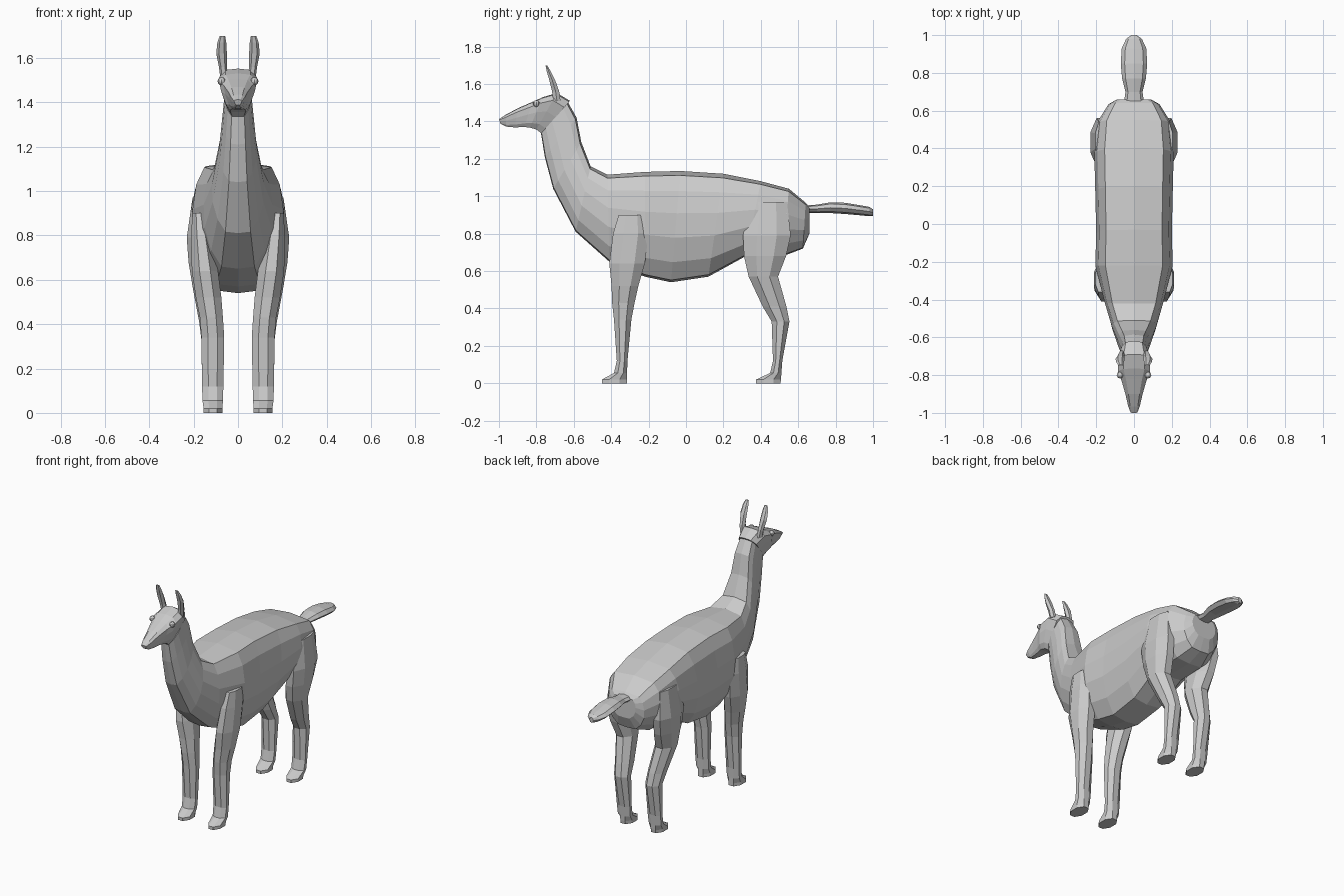
import bpy, bmesh, math
from mathutils import Vector


def loft(name, rings, mirror=False):
    """Skin a list of closed rings, cap both ends, optionally copy across x = 0."""
    bm = bmesh.new()
    for side in ((1, -1) if mirror else (1,)):
        loops = [[bm.verts.new((p[0] * side, p[1], p[2])) for p in r] for r in rings]
        n = len(loops[0])
        for a, b in zip(loops, loops[1:]):
            for i in range(n):
                j = (i + 1) % n
                bm.faces.new((a[i], a[j], b[j], b[i]))
        bm.faces.new(loops[0])
        bm.faces.new(loops[-1])
    bmesh.ops.recalc_face_normals(bm, faces=bm.faces)
    me = bpy.data.meshes.new(name)
    bm.to_mesh(me)
    bm.free()
    ob = bpy.data.objects.new(name, me)
    bpy.context.collection.objects.link(ob)
    return ob


def section(station, profile):
    """Ring between a top and a bottom point; profile holds (depth, width) fractions."""
    yt, zt, yb, zb, w = station
    half = [(w * f, yt + (yb - yt) * t, zt + (zb - zt) * t) for t, f in profile]
    return half + [(-x, y, z) for x, y, z in reversed(half) if x > 1e-6]


def leg_ring(station):
    """Horizontal eight-sided ring from its extents."""
    z, y0, y1, x0, x1 = station
    out = []
    for i in range(8):
        a = math.radians(22.5 + 45 * i)
        k = 1 / math.cos(math.radians(22.5))
        out.append(((x0 + x1) / 2 + (x1 - x0) / 2 * k * math.cos(a),
                    (y0 + y1) / 2 + (y1 - y0) / 2 * k * math.sin(a), z))
    return out


# Trunk and neck: top y, top z, bottom y, bottom z, half width
trunk = [(.66, .94, .66, .80, .09), (.64, .965, .625, .72, .135),
         (.55, 1.04, .52, .68, .195), (.40, 1.08, .32, .68, .21),
         (.20, 1.12, .12, .57, .205), (-.03, 1.135, -.08, .54, .20),
         (-.22, 1.13, -.22, .57, .205), (-.42, 1.115, -.41, .65, .155),
         (-.51, 1.16, -.59, .81, .118), (-.56, 1.29, -.71, 1.04, .085),
         (-.585, 1.42, -.755, 1.21, .07), (-.63, 1.50, -.775, 1.335, .06)]
trunk_profile = [(0, 0), (.04, .74), (.18, .92), (.38, 1), (.60, .97), (.82, .78), (.98, .48), (1, 0)]
loft("trunk_and_neck", [section(s, trunk_profile) for s in trunk])

# Head
head = [(-.62, 1.51, -.772, 1.335, .066), (-.69, 1.552, -.80, 1.357, .085),
        (-.765, 1.53, -.835, 1.367, .086), (-.82, 1.505, -.865, 1.370, .066),
        (-.90, 1.47, -.915, 1.368, .045), (-.965, 1.435, -.96, 1.372, .031),
        (-1.0, 1.412, -.992, 1.388, .018)]
head_profile = [(0, 0), (.03, .65), (.20, 1), (.50, .88), (.85, .64), (1, .4), (1, 0)]
loft("head", [section(s, head_profile) for s in head])

# Eyes
for side in (1, -1):
    bpy.ops.mesh.primitive_uv_sphere_add(segments=8, ring_count=6, radius=.018,
                                         location=(.074 * side, -.80, 1.495))
    bpy.context.object.name = "eye_left" if side > 0 else "eye_right"

# Ears: height, y centre, x centre, half width, half thickness
ears = [(1.51, -.69, .062, .018, .022), (1.56, -.697, .068, .018, .022),
        (1.62, -.715, .074, .024, .018), (1.67, -.735, .073, .020, .012),
        (1.70, -.747, .070, .012, .005)]
loft("ears", [[(x + w * math.cos(math.radians(a)), y + t * math.sin(math.radians(a)), z)
               for a in range(0, 360, 60)] for z, y, x, w, t in ears], mirror=True)

# Legs: z, front y, back y, inner x, outer x
front_legs = [(0, -.45, -.315, .07, .155), (.02, -.45, -.315, .07, .155),
              (.055, -.385, -.315, .068, .16), (.12, -.37, -.313, .066, .162),
              (.34, -.385, -.292, .062, .165), (.43, -.395, -.275, .068, .172),
              (.52, -.398, -.255, .075, .19), (.64, -.41, -.22, .09, .208),
              (.80, -.39, -.20, .12, .212), (.90, -.36, -.22, .15, .205)]
loft("front_legs", [leg_ring(s) for s in front_legs], mirror=True)

hind_legs = [(0, .375, .505, .07, .155), (.02, .375, .508, .07, .155),
             (.055, .45, .51, .068, .16), (.12, .465, .515, .066, .162),
             (.33, .458, .553, .066, .165), (.41, .41, .537, .07, .175),
             (.57, .335, .492, .085, .205), (.68, .31, .535, .10, .223),
             (.79, .305, .56, .12, .231), (.97, .34, .54, .14, .205)]
loft("hind_legs", [leg_ring(s) for s in hind_legs], mirror=True)

# Tail: y, bottom z, top z, half width
tail = [(.63, .91, .95, .055), (.70, .91, .955, .045), (.77, .91, .967, .063),
        (.85, .905, .965, .07), (.93, .898, .952, .065), (.98, .893, .943, .042),
        (1.0, .893, .93, .014)]
loft("tail", [[(w * math.cos(math.radians(a)), y, (b + t) / 2 + (t - b) / 2 * math.sin(math.radians(a)))
               for a in range(0, 360, 45)] for y, b, t, w in tail])
